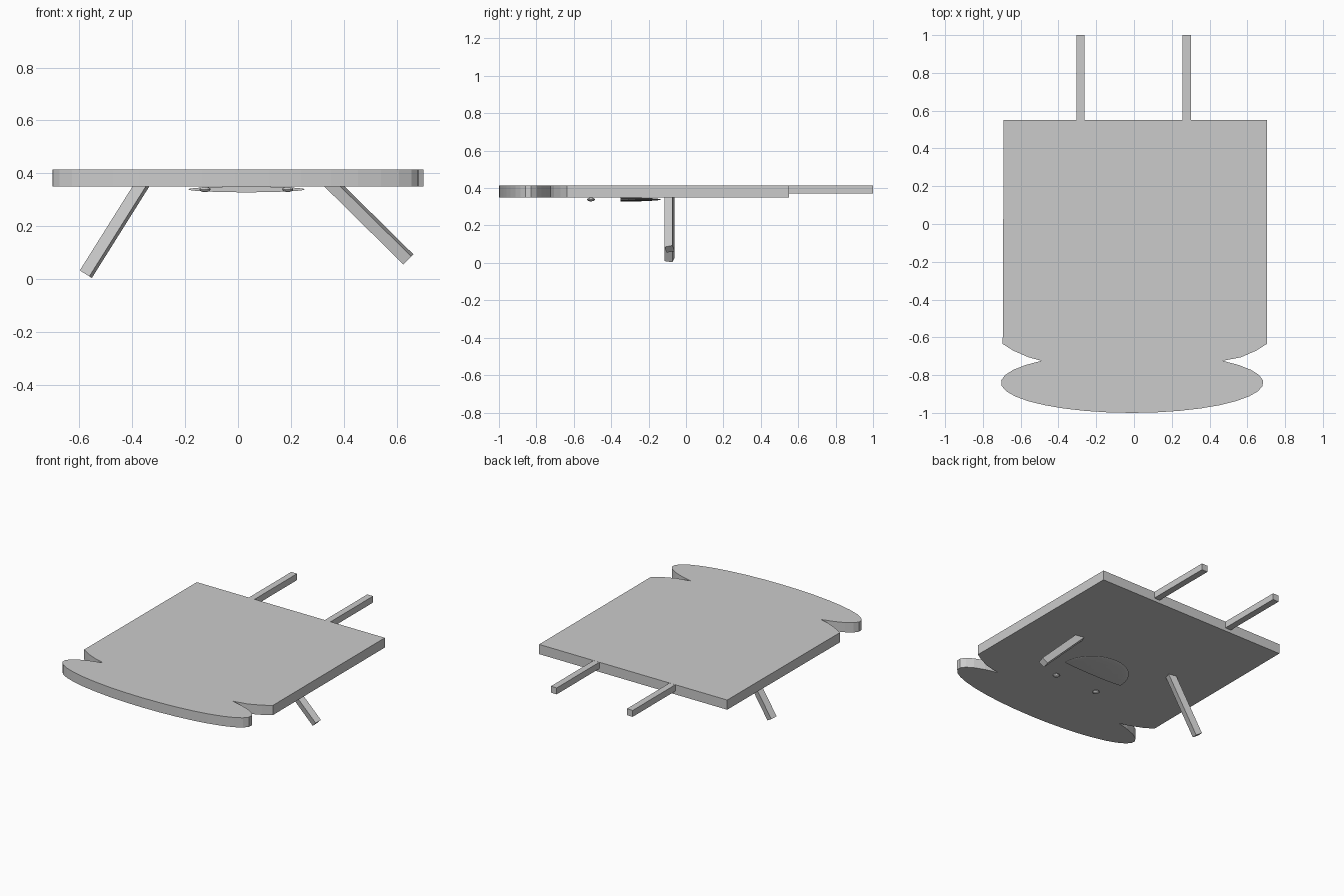
import bpy, bmesh, math
from mathutils import Vector, Matrix

if "Cube" in bpy.data.objects:
    bpy.data.objects.remove(bpy.data.objects["Cube"])

def finish(bm, name):
    bmesh.ops.recalc_face_normals(bm, faces=bm.faces)
    me = bpy.data.meshes.new(name)
    bm.to_mesh(me)
    bm.free()
    ob = bpy.data.objects.new(name, me)
    bpy.context.collection.objects.link(ob)
    return ob

def box(name, centre, size, rot=Matrix.Identity(4)):
    bm = bmesh.new()
    m = Matrix.Translation(centre) @ rot @ Matrix.Diagonal((*size, 1))
    bmesh.ops.create_cube(bm, size=1, matrix=m)
    return finish(bm, name)

def ellipsoid(name, centre, radii, seg, rings, half=False):
    bm = bmesh.new()
    bmesh.ops.create_uvsphere(bm, u_segments=seg, v_segments=rings, radius=1)
    if half:  # keep only the +y half and cap it
        cut = bmesh.ops.bisect_plane(bm, geom=bm.verts[:] + bm.edges[:] + bm.faces[:],
                                     plane_co=(0, 0, 0), plane_no=(0, -1, 0),
                                     clear_outer=True, dist=1e-4)
        bmesh.ops.holes_fill(bm, edges=[e for e in bm.edges if e.is_boundary])
    bm.transform(Matrix.Translation(centre) @ Matrix.Diagonal((*radii, 1)))
    return finish(bm, name)

# Bread slice: square with rounded shoulders, notches and an elliptical crown
Z0, Z1 = 0.35, 0.415
shoulder = [(0.695, -0.635), (0.64, -0.67), (0.56, -0.705)]
outline = [(-0.69, 0.55)] + [(-x, y) for x, y in shoulder]
a0 = math.radians(133.7)
n = 26
start, end = a0, 2 * math.pi + math.pi - a0
for i in range(n + 1):
    a = start + (end - start) * i / n
    outline.append((-0.01 + 0.695 * math.cos(a), -0.84 + 0.16 * math.sin(a)))
outline += [(x + 0.008, y) for x, y in reversed(shoulder)] + [(0.703, 0.55)]
bm = bmesh.new()
face = bm.faces.new([bm.verts.new((x, y, Z0)) for x, y in outline])
ext = bmesh.ops.extrude_face_region(bm, geom=[face])
bmesh.ops.translate(bm, vec=(0, 0, Z1 - Z0),
                    verts=[v for v in ext["geom"] if isinstance(v, bmesh.types.BMVert)])
finish(bm, "bread_slice")

# Legs
for side, x in (("left", -0.284), ("right", 0.279)):
    box(side + "_leg", (x, 0.772, 0.393), (0.043, 0.456, 0.043))

# Arms: square bars, twisted slightly about their own length
def arm(name, top, tip, twist):
    top, tip = Vector(top), Vector(tip)
    d = (tip - top).normalized()
    side = Vector((0, 1, 0))
    rot = Matrix((side.cross(d), side, d)).transposed().to_4x4()
    rot = rot @ Matrix.Rotation(twist, 4, 'Z')
    box(name, (top + tip) / 2, (0.044, 0.044, (tip - top).length), rot)

arm("left_arm", (-0.355, -0.088, 0.37), (-0.576, -0.088, 0.018), math.radians(15))
arm("right_arm", (0.345, -0.088, 0.37), (0.645, -0.088, 0.074), math.radians(15))

# Face on the underside
ellipsoid("mouth", (0.032, -0.35, 0.339), (0.221, 0.215, 0.011), 32, 16, half=True)
for side, x in (("left", -0.125), ("right", 0.188)):
    ellipsoid(side + "_eye", (x, -0.508, 0.339), (0.021, 0.021, 0.01), 12, 8)
